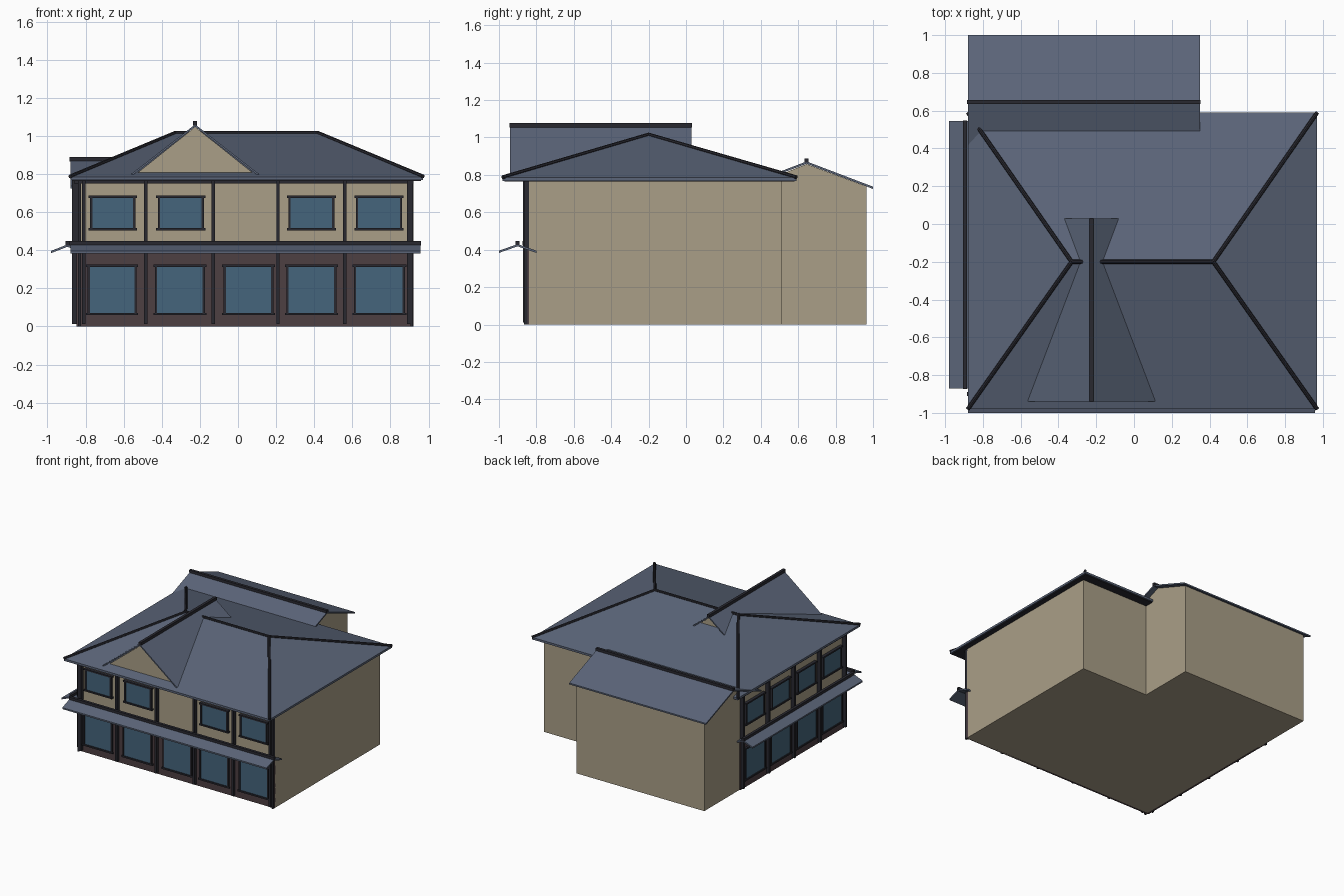
import bpy, bmesh
from mathutils import Vector

if "Cube" in bpy.data.objects:
    bpy.data.objects.remove(bpy.data.objects["Cube"])


def mat(name, c):
    m = bpy.data.materials.new(name)
    m.diffuse_color = (*c, 1)
    m.use_nodes = True
    m.node_tree.nodes["Principled BSDF"].inputs["Base Color"].default_value = m.diffuse_color
    return m


ROOF = mat("slate", (0.105, 0.13, 0.19))
TAN = mat("plaster", (0.40, 0.345, 0.245))
WOOD = mat("brown_panel", (0.075, 0.05, 0.055))
GLASS = mat("glass", (0.06, 0.13, 0.20))
DARK = mat("dark_trim", (0.022, 0.022, 0.03))


def mesh(name, verts, faces, m):
    me = bpy.data.meshes.new(name)
    bm = bmesh.new()
    vs = [bm.verts.new(v) for v in verts]
    for f in faces:
        bm.faces.new([vs[i] for i in f])
    bmesh.ops.recalc_face_normals(bm, faces=bm.faces)
    bm.to_mesh(me)
    bm.free()
    me.materials.append(m)
    ob = bpy.data.objects.new(name, me)
    bpy.context.collection.objects.link(ob)
    return ob


def prism(name, profile, axis, a, b, m):
    """Extrude a (u, z) profile along x or y from a to b."""
    def put(u, z, t):
        return (t, u, z) if axis == "x" else (u, t, z)
    n = len(profile)
    verts = [put(u, z, t) for t in (a, b) for u, z in profile]
    faces = [list(range(n)), list(range(n, 2 * n))]
    faces += [[i, (i + 1) % n, (i + 1) % n + n, i + n] for i in range(n)]
    return mesh(name, verts, faces, m)


def box(name, x, y, z, m):
    return prism(name, [(x[0], z[0]), (x[1], z[0]), (x[1], z[1]), (x[0], z[1])], "y", *y, m)


def bar(name, p, q, r=0.011, m=DARK):
    p, q = Vector(p), Vector(q)
    bpy.ops.mesh.primitive_cylinder_add(vertices=8, radius=r, depth=(q - p).length, location=(p + q) / 2)
    ob = bpy.context.object
    ob.rotation_euler = (q - p).to_track_quat("Z", "Y").to_euler()
    ob.name = name
    ob.data.materials.append(m)


def gable_roof(name, axis, mid, half, top, eave, a, b, t=0.012):
    """Two thin slopes meeting at a ridge, with a ridge bar."""
    prism(name, [(mid - half, eave), (mid, top), (mid + half, eave),
                 (mid + half, eave - t), (mid, top - t), (mid - half, eave - t)], axis, a, b, ROOF)
    z0, z1 = top - 0.006, top + 0.017
    prism(name + "_ridge", [(mid - 0.011, z0), (mid + 0.011, z0), (mid + 0.011, z1), (mid - 0.011, z1)],
          axis, a - 0.003, b + 0.003, DARK)


# Main walls and rear wing
box("main_walls", (-0.84, 0.92), (-0.84, 0.51), (0, 0.775), TAN)
prism("wing_walls", [(0.45, 0), (0.965, 0), (0.965, 0.738), (0.645, 0.858), (0.45, 0.78)],
      "x", -0.84, 0.31, TAN)

# Hipped main roof
X0, X1, Y0, Y1, RY = -0.88, 0.97, -0.98, 0.59, -0.2
rect = [(X0, Y0), (X1, Y0), (X1, Y1), (X0, Y1)]
ridge = [(-0.33, RY, 1.015), (0.42, RY, 1.015)]
mesh("main_roof", [(x, y, z) for z in (0.768, 0.785) for x, y in rect] + ridge,
     [(0, 1, 2, 3), (0, 1, 5, 4), (1, 2, 6, 5), (2, 3, 7, 6), (3, 0, 4, 7),
      (4, 5, 9, 8), (5, 6, 9), (6, 7, 8, 9), (7, 4, 8)], ROOF)
for (x, y), end in zip(rect, (0, 1, 1, 0)):
    bar("hip_ridge", (x, y, 0.787), ridge[end])
bar("main_ridge", *ridge)
box("soffit", (X0 + 0.01, X1 - 0.01), (Y0 + 0.01, Y1 - 0.01), (0.764, 0.77), DARK)

# Wing roof
gable_roof("wing_roof", "x", 0.645, 0.355, 0.872, 0.737, -0.88, 0.35)

# Front dormer running over the main ridge
gable_roof("dormer_roof", "y", -0.225, 0.335, 1.06, 0.80, -0.94, 0.03)
prism("dormer_gable", [(-0.535, 0.80), (-0.225, 1.047), (0.085, 0.80)], "y", -0.90, -0.02, TAN)

# Skirt roofs between the floors
gable_roof("front_skirt_roof", "x", -0.90, 0.10, 0.43, 0.395, -0.88, 0.957)
gable_roof("left_skirt_roof", "y", -0.895, 0.085, 0.43, 0.397, -0.87, 0.545)


def facade_box(side, name, u, depth, z, m):
    """Box standing out from the front or left wall; u runs along the wall."""
    d = (-0.84 - depth, -0.83)
    if side == "front":
        box("front_" + name, u, d, z, m)
    else:
        box("left_" + name, d, u, z, m)


def window(side, c, w, z0, z1):
    a, b, f = c - w / 2, c + w / 2, 0.006
    facade_box(side, "window_glass", (a, b), 0.016, (z0, z1), GLASS)
    for u in (a, b):
        facade_box(side, "window_jamb", (u - f, u + f), 0.022, (z0, z1), DARK)
    for z in (z0, z1):
        facade_box(side, "window_rail", (a - 0.014, b + 0.014), 0.024, (z - f, z + f), DARK)


# Front and left facades: panels, beams, posts, windows
facades = {
    "front": ((-0.84, 0.92), [-0.81, -0.485, -0.13, 0.21, 0.56, 0.895],
              [(-0.66, 0.245), (-0.305, 0.25), (0.055, 0.25), (0.385, 0.25), (0.742, 0.255)],
              [(-0.657, 0.225), (-0.30, 0.23), (0.385, 0.23), (0.74, 0.23)]),
    "left": ((-0.84, 0.51), [-0.815, -0.49, -0.16, 0.17, 0.495],
             [(c, 0.25) for c in (-0.655, -0.325, 0.005, 0.333)],
             [(c, 0.225) for c in (-0.655, -0.325, 0.005, 0.333)]),
}
for side, (span, posts, lower, upper) in facades.items():
    facade_box(side, "lower_panel", span, 0.008, (0, 0.40), WOOD)
    facade_box(side, "eave_beam", span, 0.02, (0.75, 0.768), DARK)
    for p in posts:
        facade_box(side, "post", (p - 0.009, p + 0.009), 0.032, (0.012, 0.768), DARK)
    for c, w in lower:
        window(side, c, w, 0.065, 0.318)
    for c, w in upper:
        window(side, c, w, 0.51, 0.68)

# Doubled posts at the front corners
for x in (-0.832, 0.912):
    box("corner_post", (x - 0.007, x + 0.007), (-0.865, -0.83), (0, 0.768), DARK)
